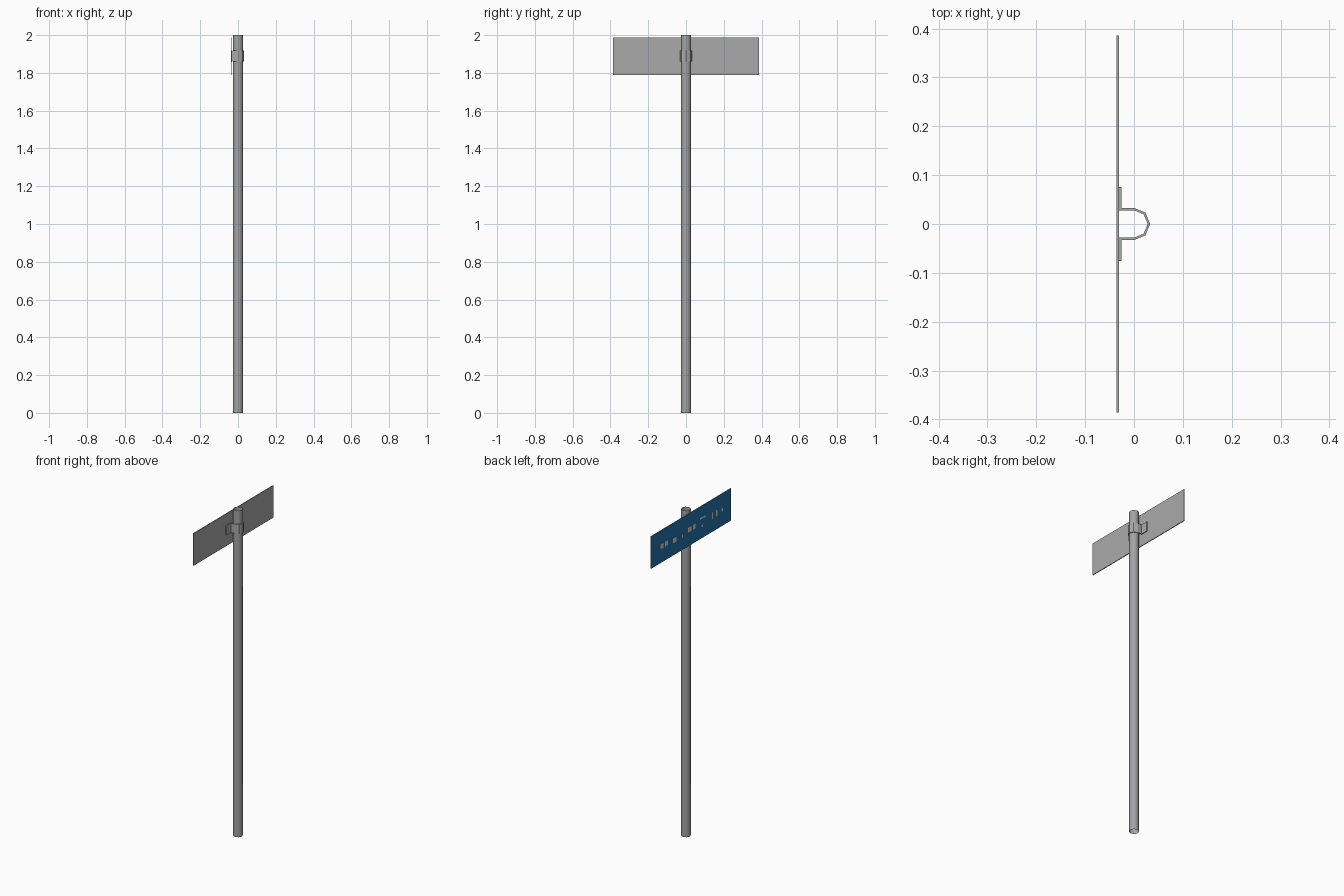
import bpy, bmesh, math

if "Cube" in bpy.data.objects:
    bpy.data.objects.remove(bpy.data.objects["Cube"])


def material(name, rgb):
    m = bpy.data.materials.new(name)
    m.diffuse_color = (*rgb, 1)
    m.use_nodes = True
    m.node_tree.nodes["Principled BSDF"].inputs["Base Color"].default_value = m.diffuse_color
    return m


POLE = material("pole grey", (0.37, 0.37, 0.38))
METAL = material("sheet grey", (0.40, 0.40, 0.40))
BLUE = material("sign blue", (0.017, 0.165, 0.42))
PALE = material("pale marks", (0.70, 0.66, 0.62))


def finish(name, bm, mats):
    mesh = bpy.data.meshes.new(name)
    bm.to_mesh(mesh)
    bm.free()
    for m in mats:
        mesh.materials.append(m)
    ob = bpy.data.objects.new(name, mesh)
    bpy.context.collection.objects.link(ob)
    return ob


def add_box(bm, lo, hi):
    vs = bmesh.ops.create_cube(bm, size=1)["verts"]
    for v in vs:
        v.co = [(a + b) / 2 + c * (b - a) for a, b, c in zip(lo, hi, v.co)]


# Pole: open eight-sided tube
bm = bmesh.new()
bmesh.ops.create_cone(bm, cap_ends=False, segments=8, radius1=0.0275, radius2=0.0275, depth=2)
bmesh.ops.translate(bm, verts=bm.verts, vec=(0, 0, 1))
for f in bm.faces:
    f.smooth = True
finish("pole", bm, [POLE])

# Sign panel: grey sheet with a blue face towards -x
bm = bmesh.new()
add_box(bm, (-0.0355, -0.386, 1.79), (-0.0305, 0.386, 1.987))
bm.normal_update()
for f in bm.faces:
    f.material_index = 1 if f.normal.x < -0.5 else 0
finish("sign_panel", bm, [METAL, BLUE])

# Small abstract pale marks on the blue face: y, height offset, width, height
bm = bmesh.new()
for y, dz, w, h in [(0.285, 0, 0.03, 0.03), (0.24, 0, 0.025, 0.03),
                    (0.16, -0.01, 0.03, 0.03), (0.085, -0.015, 0.012, 0.02),
                    (0.015, 0, 0.03, 0.03), (-0.03, 0, 0.025, 0.03),
                    (-0.11, 0.025, 0.05, 0.01), (-0.105, -0.025, 0.012, 0.012),
                    (-0.205, 0, 0.012, 0.04), (-0.245, 0, 0.012, 0.04),
                    (-0.30, 0, 0.012, 0.02)]:
    z = 1.889 + dz
    add_box(bm, (-0.0361, y - w / 2, z - h / 2), (-0.0354, y + w / 2, z + h / 2))
finish("face_marks", bm, [PALE])

# Clamp: strip bent round the pole with two flanges against the panel
IN, OUT, BACK, FLANGE = 0.028, 0.033, -0.0304, -0.0255
angles = [math.radians(90 - 45 * i) for i in range(5)]
outer = [(BACK, 0.076), (FLANGE, 0.076), (FLANGE, OUT)]
outer += [(OUT * math.cos(a), OUT * math.sin(a)) for a in angles]
outer += [(FLANGE, -OUT), (FLANGE, -0.076), (BACK, -0.076)]
inner = [(BACK, -IN)]
inner += [(IN * math.cos(a), IN * math.sin(a)) for a in reversed(angles)]
inner += [(BACK, IN)]
bm = bmesh.new()
face = bm.faces.new([bm.verts.new((x, y, 1.86)) for x, y in outer + inner])
ext = bmesh.ops.extrude_face_region(bm, geom=[face], use_keep_orig=True)
top = [g for g in ext["geom"] if isinstance(g, bmesh.types.BMVert)]
bmesh.ops.translate(bm, verts=top, vec=(0, 0, 0.058))
bmesh.ops.recalc_face_normals(bm, faces=bm.faces)
finish("clamp", bm, [METAL])
